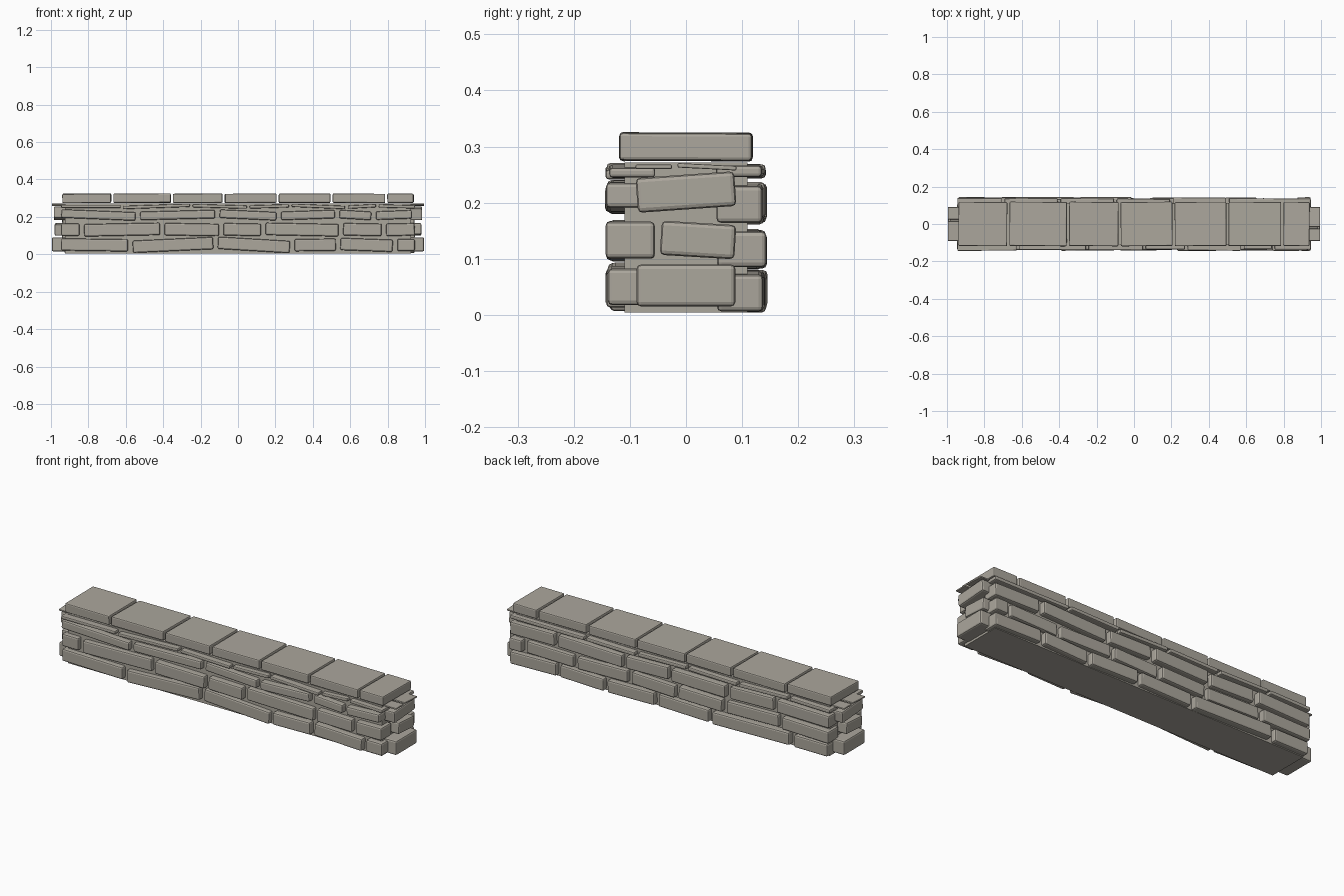
import bpy
import math
import random

random.seed(4)

default_cube = bpy.data.objects.get("Cube")
if default_cube:
    bpy.data.objects.remove(default_cube, do_unlink=True)

# Single weathered stone colour
stone = bpy.data.materials.new("warm grey stone")
stone.use_nodes = True
colour = (0.41, 0.385, 0.335, 1)
stone.diffuse_color = colour
shader = stone.node_tree.nodes["Principled BSDF"]
shader.inputs["Base Color"].default_value = colour
shader.inputs["Roughness"].default_value = 0.9


def add_block(name, x_range, y_range, z_range, rotation=(0, 0, 0), bevel=0.008):
    """Add one chamfered stone that fills the given ranges before rotation."""
    ranges = (x_range, y_range, z_range)
    centre = [sum(pair) / 2 for pair in ranges]
    size = [pair[1] - pair[0] for pair in ranges]
    bpy.ops.mesh.primitive_cube_add(size=1, location=centre, rotation=rotation)
    block = bpy.context.object
    block.name = name
    block.scale = size
    bpy.ops.object.transform_apply(location=False, rotation=False, scale=True)
    block.data.materials.append(stone)
    if bevel:
        chamfer = block.modifiers.new("worn edges", "BEVEL")
        chamfer.width = min(bevel, min(size) * 0.3)
        chamfer.segments = 2
    return block


def add_course(name, side, middle, height, joints, rises, gap=0.025):
    """Lay a row of stones between the joints; rises tilt them, in hundredths."""
    for index, rise in enumerate(rises):
        start = joints[index] + (gap / 2 if index else 0)
        last = index == len(rises) - 1
        end = joints[index + 1] - (0 if last else gap / 2)
        tilt = -math.atan2(rise / 100, end - start)
        outer = side * random.uniform(0.134, 0.144)
        inner = side * 0.055
        add_block(
            f"{name}_stone_{index + 1}",
            (start, end),
            (min(outer, inner), max(outer, inner)),
            (middle - height / 2, middle + height / 2),
            (0, tilt, random.uniform(-0.01, 0.01)),
        )


# Solid core behind the facing stones
add_block("wall_core", (-0.925, 0.925), (-0.11, 0.11), (0.004, 0.272), bevel=0)

# Facing stones on the front
FRONT, BACK = -1, 1
add_course("front_bottom", FRONT, 0.05, 0.065,
           (-0.945, -0.575, -0.12, 0.29, 0.535, 0.84, 0.945),
           (-0.5, 2, -2.3, 0.3, -1, 0))
add_course("front_lower", FRONT, 0.132, 0.066,
           (-0.945, -0.835, -0.405, -0.09, 0.135, 0.55, 0.78, 0.945),
           (0, 0.8, -0.5, -0.4, -0.8, -0.4, 0.3))
add_course("front_upper", FRONT, 0.21, 0.045,
           (-0.945, -0.535, -0.11, 0.218, 0.53, 0.725, 0.93),
           (-1.6, 1, -1.4, 1, -1, 0.7))
add_course("front_thin", FRONT, 0.256, 0.017,
           (-0.945, -0.62, -0.25, 0.055, 0.28, 0.58, 0.745, 0.945),
           (0, 1.2, -0.8, 0.6, -1.2, 0.8, -0.5), gap=0.015)

# Facing stones on the back
add_course("back_bottom", BACK, 0.042, 0.066,
           (-0.93, -0.72, -0.24, 0.08, 0.38, 0.66, 0.945),
           (0, -1, 0.6, -0.5, 0.8, -0.6))
add_course("back_lower", BACK, 0.117, 0.064,
           (-0.94, -0.65, -0.32, -0.04, 0.24, 0.56, 0.86, 0.945),
           (0.5, -0.8, 0.5, 0.8, -0.6, 0.5, 0))
add_course("back_upper", BACK, 0.199, 0.066,
           (-0.94, -0.62, -0.34, 0, 0.27, 0.67, 0.945),
           (0.6, -0.8, 0.5, -0.6, 1, -0.4))
add_course("back_thin", BACK, 0.256, 0.02,
           (-0.945, -0.7, -0.4, -0.1, 0.2, 0.5, 0.945),
           (0.4, -0.7, 0.6, -0.6, 0.5, 0), gap=0.015)

# Stones that close both ends
ends = (
    ("bottom", 0.995, (-0.088, 0.088), (0.015, 0.09), 0),
    ("lower", 0.98, (-0.045, 0.088), (0.103, 0.164), -0.06),
    ("upper", 0.985, (-0.088, 0.088), (0.188, 0.25), 0.07),
    ("thin_front", 0.995, (-0.09, -0.025), (0.26, 0.268), 0),
    ("thin_back", 0.995, (-0.015, 0.09), (0.26, 0.268), -0.05),
)
for name, reach, depth, span, roll in ends:
    add_block(f"left_end_{name}", (0.85, reach), depth, span, (roll, 0, 0))
    flipped = (-depth[1], -depth[0])
    add_block(f"right_end_{name}", (-reach, -0.85), flipped, span, (-roll, 0, 0))

# Row of flat coping slabs along the top
joints = (-0.945, -0.672, -0.353, -0.077, 0.212, 0.5, 0.793, 0.945)
for index, (start, end) in enumerate(zip(joints, joints[1:])):
    add_block(
        f"coping_slab_{index + 1}",
        (start + 0.006, end - 0.006),
        (-0.118, 0.118),
        (0.275, 0.324),
        (random.uniform(-0.01, 0.01), random.uniform(-0.006, 0.006), random.uniform(-0.01, 0.01)),
        bevel=0.006,
    )
